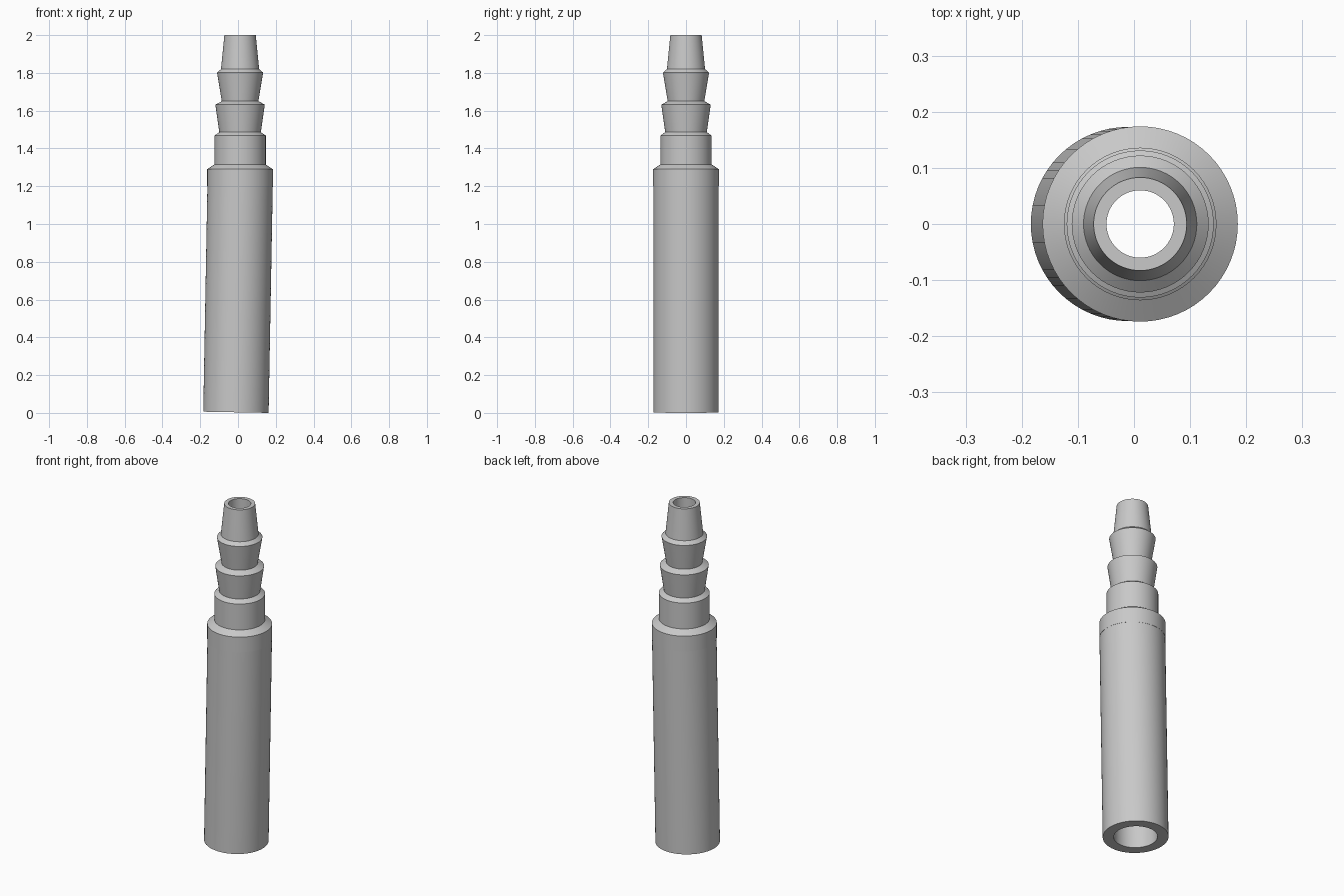
import bpy
import math

cube = bpy.data.objects.get("Cube")
if cube:
    bpy.data.objects.remove(cube, do_unlink=True)

SIDES = 64
AXIS_X = 0.011     # axis of the upright fitting
JOINT_Z = 1.2      # where the leaning sleeve meets the fitting
LEAN = 0.0183      # sleeve lean in radians

grey = bpy.data.materials.new("light grey")
grey.use_nodes = True
colour = (0.58, 0.58, 0.58, 1)
grey.diffuse_color = colour
grey.node_tree.nodes["Principled BSDF"].inputs["Base Color"].default_value = colour


def lathe(name, profile):
    """Revolve a closed (radius, height) profile around z."""
    n = len(profile)
    verts = [(r * math.cos(a), r * math.sin(a), z)
             for a in (math.tau * i / SIDES for i in range(SIDES))
             for r, z in profile]
    faces = []
    for i in range(SIDES):
        j = (i + 1) % SIDES
        for k in range(n):
            m = (k + 1) % n
            faces.append((i * n + k, j * n + k, j * n + m, i * n + m))
    mesh = bpy.data.meshes.new(name)
    mesh.from_pydata(verts, [], faces)
    mesh.materials.append(grey)
    obj = bpy.data.objects.new(name, mesh)
    bpy.context.collection.objects.link(obj)
    bpy.ops.object.select_all(action="DESELECT")
    obj.select_set(True)
    bpy.context.view_layer.objects.active = obj
    bpy.ops.object.shade_smooth_by_angle(angle=math.radians(30))
    return obj


# Hollow sleeve, leaning slightly, with its origin at the joint
sleeve = lathe("sleeve", [
    (0.115, -JOINT_Z + 0.003), (0.173, -JOINT_Z + 0.003),
    (0.173, 0.01), (0.115, 0.01)])
sleeve.location = (AXIS_X, 0, JOINT_Z)
sleeve.rotation_euler = (0, LEAN, 0)

# Upright fitting: collar, neck, two barbs and a tapered tip around one bore
fitting = lathe("barbed_fitting", [
    (0.06, JOINT_Z), (0.174, JOINT_Z),
    (0.174, 1.29), (0.136, 1.315),                # collar
    (0.136, 1.468), (0.11, 1.486),                # neck
    (0.131, 1.632), (0.097, 1.65),                # lower barb
    (0.122, 1.802), (0.101, 1.82),                # upper barb
    (0.083, 2.0), (0.06, 2.0)])                   # tip
fitting.location = (AXIS_X, 0, 0)
